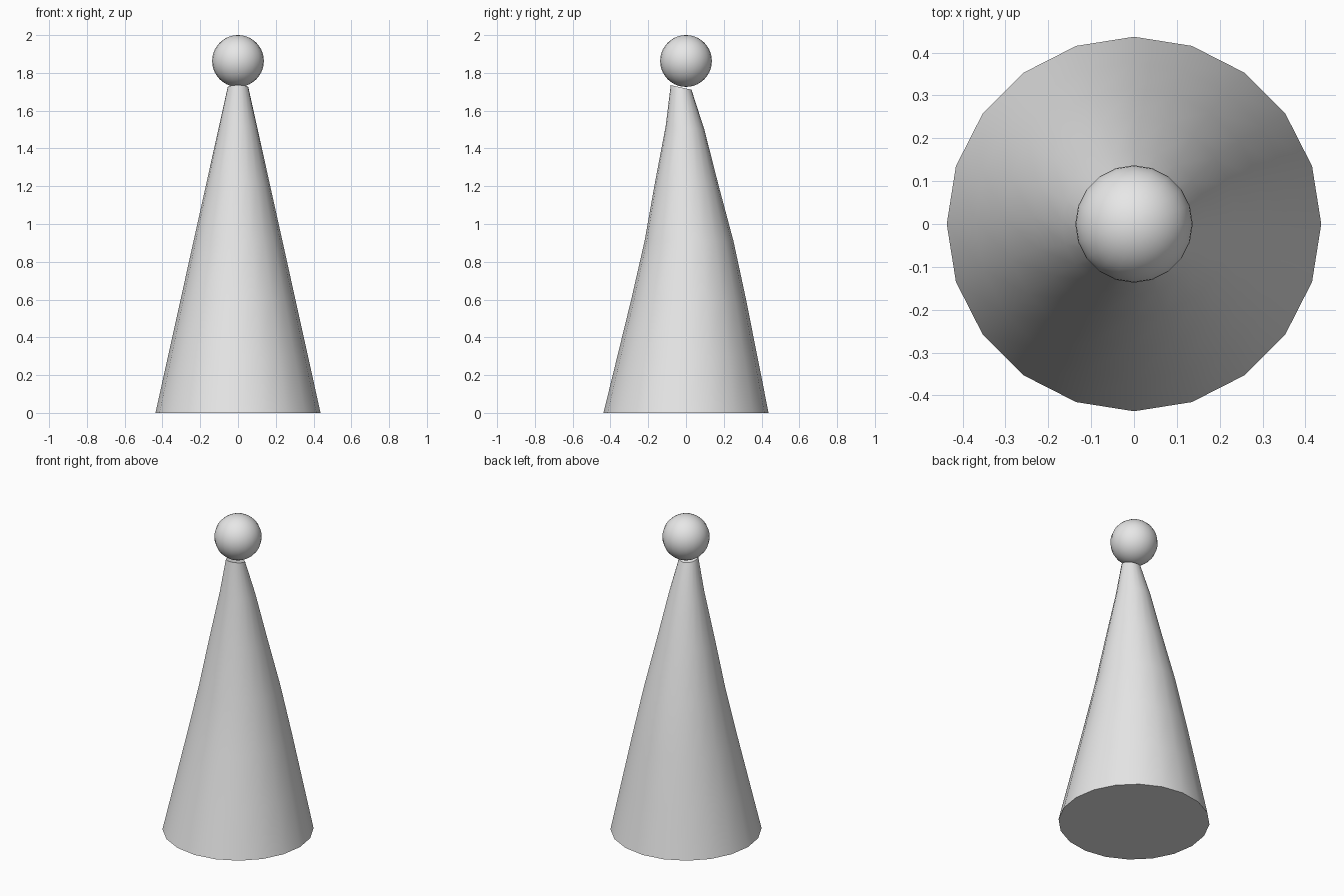
import bpy, bmesh, math
from mathutils import Vector

cube = bpy.data.objects.get("Cube")
if cube:
    bpy.data.objects.remove(cube, do_unlink=True)

SIDES = 20
BASE_RADIUS = 0.437
TIP_RADIUS = 0.055

grey = bpy.data.materials.new("light_grey")
grey.use_nodes = True
grey.diffuse_color = (0.8, 0.8, 0.8, 1)
grey.node_tree.nodes["Principled BSDF"].inputs["Base Color"].default_value = (0.8, 0.8, 0.8, 1)


def add_object(name, bm):
    mesh = bpy.data.meshes.new(name)
    bmesh.ops.recalc_face_normals(bm, faces=bm.faces)
    bm.to_mesh(mesh)
    bm.free()
    obj = bpy.data.objects.new(name, mesh)
    bpy.context.collection.objects.link(obj)
    mesh.materials.append(grey)
    bpy.ops.object.select_all(action='DESELECT')
    obj.select_set(True)
    bpy.context.view_layer.objects.active = obj
    bpy.ops.object.shade_smooth_by_angle(angle=math.radians(40))
    return obj


# Cone body: rings along a slightly bowed spine, each given as (height, y shift, tilt)
spine = [(0, 0, 0), (0.3, 0.007, 0), (0.6, 0.014, 0), (0.91, 0.016, 0),
         (1.21, 0.004, -0.04), (1.51, -0.005, -0.1), (1.723, -0.026, -0.22)]
top = spine[-1][0]
bm = bmesh.new()
rings = []
for z, shift, tilt in spine:
    r = BASE_RADIUS + (TIP_RADIUS - BASE_RADIUS) * z / top
    ring = []
    for i in range(SIDES):
        a = math.tau * i / SIDES
        y = r * math.sin(a)
        ring.append(bm.verts.new(Vector((r * math.cos(a), y + shift, z + y * tilt))))
    rings.append(ring)
for low, high in zip(rings, rings[1:]):
    for i in range(SIDES):
        j = (i + 1) % SIDES
        bm.faces.new((low[i], low[j], high[j], high[i]))
bm.faces.new(rings[0])
bm.faces.new(rings[-1])
add_object("cone_body", bm)

# Ball on the tip
bm = bmesh.new()
bmesh.ops.create_uvsphere(bm, u_segments=SIDES, v_segments=SIDES, radius=0.137)
bmesh.ops.translate(bm, verts=bm.verts, vec=(0, 0, 1.863))
add_object("tip_ball", bm)
